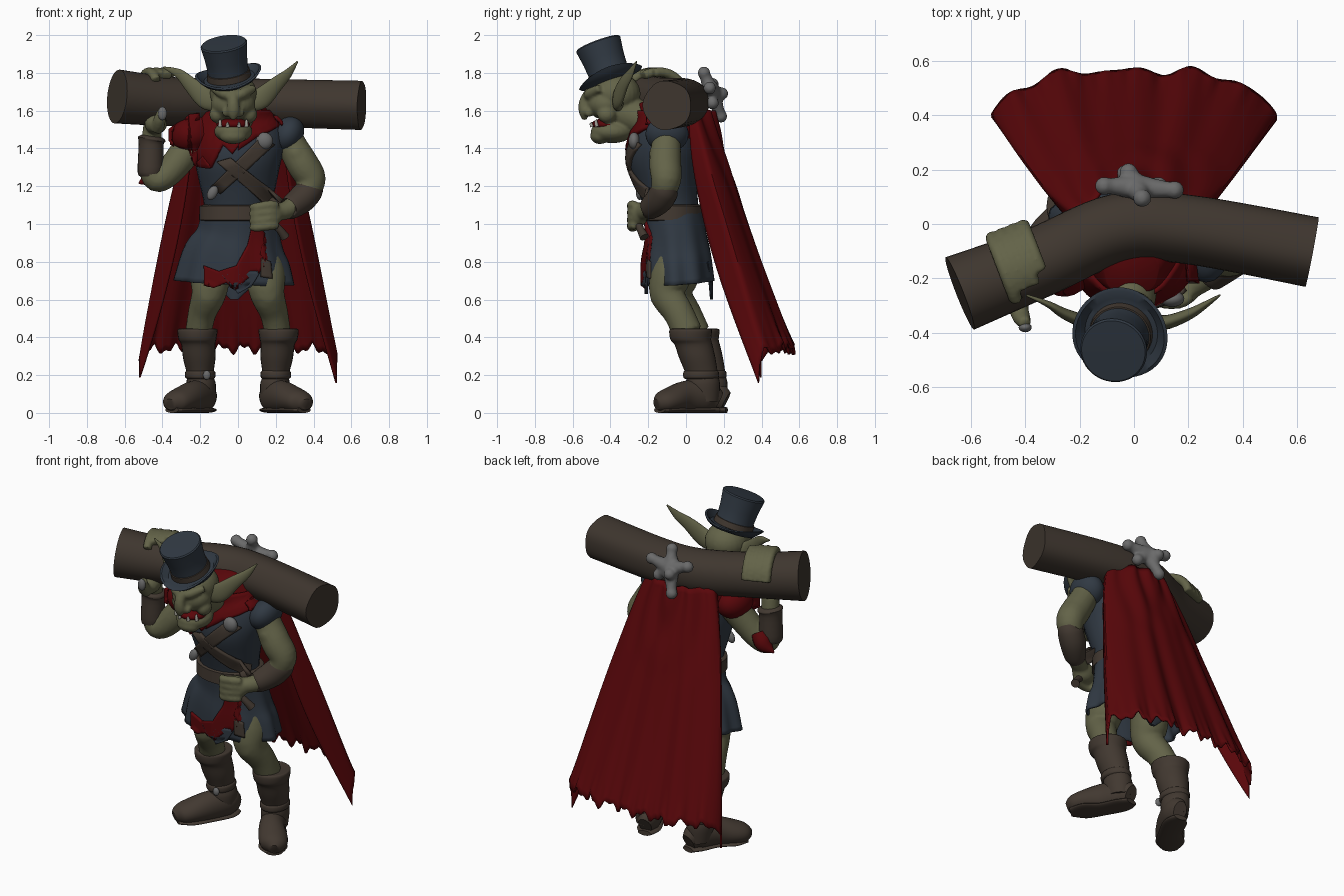
import bpy, bmesh
from math import sin, cos, pi, radians
from mathutils import Vector, Matrix, Euler
from mathutils.bvhtree import BVHTree

if "Cube" in bpy.data.objects:
    bpy.data.objects.remove(bpy.data.objects["Cube"])
X, Y, Z = Vector((1, 0, 0)), Vector((0, 1, 0)), Vector((0, 0, 1))


def material(name, *rgb):
    m = bpy.data.materials.new(name)
    m.use_nodes = True
    m.diffuse_color = (*rgb, 1)
    bsdf = m.node_tree.nodes["Principled BSDF"]
    bsdf.inputs["Base Color"].default_value = (*rgb, 1)
    bsdf.inputs["Roughness"].default_value = 0.8
    return m


skin = material("olive skin", .125, .125, .065)
blue = material("slate blue cloth", .03, .041, .056)
red = material("red cloth", .1, .002, .003)
leather = material("brown leather", .054, .04, .03)
wood = material("dark wood", .049, .037, .028)
grey = material("grey metal", .145, .145, .145)
bone = material("pale tooth", .34, .33, .29)


def blob(bm, loc, size, rot=(0, 0, 0)):
    size = (size,) * 3 if isinstance(size, (int, float)) else size
    m = Matrix.LocRotScale(Vector(loc), Euler(rot), Vector(size))
    bmesh.ops.create_uvsphere(bm, u_segments=24, v_segments=14, radius=1, matrix=m)


def smooth_path(pts, steps):
    """Catmull-Rom resampling of (x, y, z, rx, ry) rows."""
    pts = [Vector(p if len(p) == 5 else (*p, p[3])) for p in pts]
    if steps == 1:
        return pts
    p = [pts[0]] + pts + [pts[-1]]
    out = []
    for i in range(1, len(p) - 2):
        a, b, c, d = p[i - 1:i + 3]
        for k in range(steps):
            t = k / steps
            out.append(.5 * (2 * b + (c - a) * t + (2 * a - 5 * b + 4 * c - d) * t * t
                             + (3 * b - a - 3 * c + d) * t ** 3))
    return out + [pts[-1]]


def limb(bm, pts, ref=X, steps=4, axis=None, n=24, cap=True, folds=0, amp=0):
    """Elliptical tube through points; rx is measured along ref."""
    path = smooth_path(pts, steps)
    rings = []
    for i, p in enumerate(path):
        t = axis or (path[min(i + 1, len(path) - 1)] - path[max(i - 1, 0)]).to_3d().normalized()
        a = (ref - t * ref.dot(t)).normalized()
        b = t.cross(a)
        ring = []
        for k in range(n):
            g = 2 * pi * k / n
            s = 1 + amp * i / len(path) * sin(folds * g)
            ring.append(bm.verts.new(p.to_3d() + s * (a * p[3] * cos(g) + b * p[4] * sin(g))))
        rings.append(ring)
    for r, q in zip(rings, rings[1:]):
        for k in range(n):
            bm.faces.new((r[k], r[(k + 1) % n], q[(k + 1) % n], q[k]))
    if cap:
        bm.faces.new(rings[0])
        bm.faces.new(rings[-1])


def finish(name, bm, mat, remesh=0, thick=0):
    for v in bm.verts:
        v.co.z = max(v.co.z, 0)
    bmesh.ops.recalc_face_normals(bm, faces=bm.faces)
    tree = BVHTree.FromBMesh(bm)
    me = bpy.data.meshes.new(name)
    bm.to_mesh(me)
    bm.free()
    me.materials.append(mat)
    ob = bpy.data.objects.new(name, me)
    bpy.context.collection.objects.link(ob)
    bpy.ops.object.select_all(action='DESELECT')
    ob.select_set(True)
    bpy.context.view_layer.objects.active = ob
    bpy.ops.object.shade_smooth_by_angle(angle=radians(45))
    if remesh:
        r = ob.modifiers.new("Blend", 'REMESH')
        r.mode, r.voxel_size, r.use_smooth_shade = 'VOXEL', remesh, True
        s = ob.modifiers.new("Soften", 'SMOOTH')
        s.iterations = 3
    if thick:
        s = ob.modifiers.new("Thickness", 'SOLIDIFY')
        s.thickness, s.offset = thick, 0
    return tree


def tube(name, mat, pts, ref=X, thick=0, **kw):
    bm = bmesh.new()
    limb(bm, pts, ref, **kw)
    return finish(name, bm, mat, thick=thick)


def ball(name, mat, loc, size, rot=(0, 0, 0)):
    bm = bmesh.new()
    blob(bm, loc, size, rot)
    return finish(name, bm, mat)


def plate(name, mat, outline, trees):
    """Flat outline (x, z) laid onto the front of the given surfaces."""
    bm = bmesh.new()
    bm.faces.new([bm.verts.new((x, 0, z)) for x, z in outline])
    bmesh.ops.triangulate(bm, faces=bm.faces)
    bmesh.ops.subdivide_edges(bm, edges=bm.edges, cuts=6, use_grid_fill=True)
    for v in bm.verts:
        hits = [t.ray_cast(Vector((v.co.x, -1, v.co.z)), Y)[0] for t in trees]
        v.co.y = min([h.y for h in hits if h], default=-.2) - .01
    finish(name, bm, mat, thick=.018)


# Tunic, skirt and belt
torso = tube("tunic", blue, [(0, -.07, 1, .185, .145), (0, -.08, 1.1, .18, .145),
             (0, -.1, 1.22, .205, .16), (0, -.115, 1.35, .23, .19), (.01, -.11, 1.46, .235, .175),
             (0, -.11, 1.55, .18, .13), (0, -.13, 1.6, .1, .09)])
skirt = tube("skirt", blue, [(0, -.07, 1.06, .19, .15), (0, -.055, .95, .215, .155),
             (-.015, -.045, .83, .27, .172), (-.022, -.035, .69, .305, .18)],
             thick=.014, n=64, cap=False, folds=9, amp=.05)
plate("skirt_tail", blue, [(-.1, .75), (.12, .75), (.07, .67), (.0, .63), (-.03, .68)], [skirt])
tube("skirt_back_flap", blue, [(-.02, .115, .8, .17, .012), (-.02, .13, .7, .12, .012),
     (-.02, .135, .6, .02, .008)])
tube("belt", leather, [(0, -.075, 1.015, .19, .152), (0, -.075, 1.022, .206, .166),
     (0, -.075, 1.094, .204, .164), (0, -.075, 1.102, .185, .15)], n=40, steps=1)
tube("dagger_handle", leather, [(.17, -.26, 1.02, .02), (.22, -.24, .97, .02), (.25, -.22, .93, .025)], Y)
ball("left_sleeve", blue, (.265, -.1, 1.475), (.08, .115, .1), (0, .5, 0))

# Red mantle and shoulder drapes
mantle = tube("mantle", red, [(-.01, -.09, 1.46, .23, .19), (-.01, -.09, 1.52, .235, .2),
              (-.01, -.12, 1.59, .18, .17), (-.01, -.16, 1.65, .125, .125), (-.01, -.17, 1.67, .1, .1)],
              n=48, folds=7, amp=.03)
drape = ball("right_shoulder_drape", red, (-.255, -.12, 1.47), (.1, .13, .1), (0, -.4, 0))
plate("ragged_drape", red, [(-.36, 1.5), (-.26, 1.58), (-.1, 1.6), (.03, 1.45), (-.03, 1.37), (-.08, 1.42),
      (-.14, 1.3), (-.18, 1.36), (-.23, 1.31), (-.27, 1.4), (-.36, 1.42)], [torso, mantle, drape])
plate("left_drape", red, [(0, 1.39), (.1, 1.46), (.17, 1.49), (.24, 1.53), (.17, 1.6), (.02, 1.6)], [torso, mantle])
plate("chest_strap_left", leather, [(.12, 1.46), (.19, 1.42), (-.09, 1.16), (-.14, 1.2)], [torso])
plate("chest_strap_right", leather, [(-.11, 1.33), (-.04, 1.35), (.24, 1.13), (.18, 1.07)], [torso])
plate("red_loincloth", red, [(.08, 1.02), (.14, .95), (.115, .84), (.15, .79), (.1, .73), (.06, .72), (-.015, .65),
      (-.06, .69), (-.13, .66), (-.18, .68), (-.18, .78), (-.1, .75), (-.01, .78), (.05, .89)], [skirt])
plate("thigh_flap", leather, [(.12, .82), (.17, .8), (.18, .71), (.12, .72)], [skirt])
ball("brooch", grey, (.14, -.275, 1.44), (.045, .03, .045))
ball("strap_buckle", grey, (-.135, -.245, 1.165), (.026, .02, .04), (0, .5, 0))

# Cape: a folded sheet sweeping back, its front edges curled in, with a torn hem
bm = bmesh.new()
bmesh.ops.create_grid(bm, x_segments=100, y_segments=40, size=1)
for p in bm.verts:
    u, v = p.co.x, (1 - p.co.y) / 2
    side = max(-1, min(1, u / .87))
    curl = max(0, abs(u) - .87) / .13 * v * (1 - v)
    w = .21 + .31 * v ** .75
    front, rear = .03 + .37 * v, .14 + .34 * v + .08 * v * v
    y = front + (rear - front) * (1 - abs(side) ** (2.2 + 2 * v)) - .38 * curl
    fold = v * (.012 * cos(5 * pi * u + .6) + .007 * sin(23 * u))
    swag = .012 * sin(22 * ((u / 1.3) ** 2 + v * v) ** .5) * max(0, 1 - 2.3 * v)
    tear = .02 * sin(31 * u) + .014 * sin(67 * u + 1)
    p.co = (side * (w - .32 * curl), y + fold + swag,
            1.6 - 1.26 * v - .16 * v ** 3 * abs(u) ** 12 + tear * v ** 12)
finish("cape", bm, red, thick=.012)

# Head: blended masses, jutting jaw and hooked nose
H = -.025
bm = bmesh.new()
limb(bm, [(0, -.12, 1.52, .1), (-.01, -.24, 1.56, .095), (H, -.36, 1.6, .09)])
blob(bm, (H, -.37, 1.69), (.125, .13, .11))
blob(bm, (H, -.42, 1.635), (.118, .105, .085))
blob(bm, (H, -.39, 1.49), (.102, .115, .062))
blob(bm, (H, -.455, 1.465), (.072, .052, .042))
limb(bm, [(H, -.5, 1.71, .028), (H, -.535, 1.65, .03, .03), (H, -.54, 1.595, .034, .028),
     (H, -.535, 1.55, .012)])
for s in (-1, 1):
    blob(bm, (H + s * .085, -.42, 1.58), (.042, .05, .045))
    blob(bm, (H + s * .035, -.515, 1.59), .024)
    limb(bm, [(H + s * .01, -.52, 1.675, .02), (H + s * .05, -.51, 1.69, .028),
         (H + s * .11, -.455, 1.72, .02)], Z)
finish("head", bm, skin, remesh=.009)
ball("mouth", red, (H, -.42, 1.527), (.088, .08, .034))
for s, side in ((-1, "right"), (1, "left")):
    tube(side + "_ear", skin, [(H + s * .09, -.36, 1.645, .05, .03), (H + s * .15, -.36, 1.668, .056, .026),
         (H + s * .23, -.33, 1.742, .04, .02), (H + s * .29, -.295, 1.797, .025, .012),
         (-.04 + s * .355, -.262, 1.845 + s * .015, .004)], Z)
    for k, (dx, y, h) in enumerate(((.07, -.472, .03), (.03, -.498, .015))):
        tube(f"{side}_fang_{k}", bone, [(H + s * dx, y, 1.515, .011),
             (H + s * dx, y - .005, 1.515 + h, .008), (H + s * dx, y, 1.525 + h, .002)], steps=1, n=10)

# Top hat, turned in its own space and tilted forward
place = Matrix.Translation((-.045, -.395, 1.762)) @ Euler((radians(20), radians(-9), 0)).to_matrix().to_4x4()


def turned(name, mat, profile):
    bm = bmesh.new()
    limb(bm, [(0, 0, z, r) for r, z in profile], steps=1, axis=Z, n=48)
    for v in bm.verts:
        if (v.co.x ** 2 + v.co.y ** 2) ** .5 > .14:
            v.co.z += .032 * (v.co.x / .17) ** 2
        v.co = place @ v.co
    finish(name, bm, mat)


turned("hat", blue, [(.1, -.01), (.135, -.005), (.165, 0), (.177, .012), (.165, .018), (.135, .012),
       (.112, .015), (.108, .06), (.112, .12), (.124, .203), (.118, .21), (.05, .212)])
turned("hat_band", leather, [(.109, .012), (.117, .016), (.114, .05), (.1, .053)])

# Legs and boots, mirrored
for s, side, dy in ((-1, "right", .04), (1, "left", 0)):
    def row(*pts):
        return [(s * p[0], p[1] + dy, *p[2:]) for p in pts]
    bm = bmesh.new()
    limb(bm, row((.12, -.05, .87, .1), (.145, -.08, .73, .108, .11), (.155, -.1, .63, .092),
                 (.19, -.04, .53, .075, .08), (.21, .01, .42, .07, .08)))
    blob(bm, row((.16, -.145, .62))[0], (.06, .045, .06))
    finish(side + "_leg", bm, skin, remesh=.012)
    tube(side + "_boot_shaft", leather, row((.215, .025, .445, .085, .09), (.215, .025, .44, .106, .113),
         (.215, .025, .39, .1, .108), (.21, .04, .36, .09, .1), (.205, .06, .29, .086, .096),
         (.2, .085, .2, .07, .085), (.195, .09, .15, .078, .09), (.19, .095, .06, .07, .08)), axis=Z)
    tube(side + "_boot_strap", leather, row((.2, .08, .18, .07, .085), (.2, .08, .19, .08, .094),
         (.2, .08, .215, .08, .094), (.2, .08, .225, .07, .085)), axis=Z)
    tube(side + "_boot_foot", leather, row((.165, .17, .06, .055, .04), (.18, .11, .085, .085, .07),
         (.235, 0, .085, .085, .075), (.3, -.08, .068, .068, .083), (.34, -.125, .055, .055, .07),
         (.36, -.155, .045, .03, .03)), Z)
    tube(side + "_sole", leather, row((.165, .175, .015, .015, .04), (.18, .11, .015, .015, .069),
         (.235, 0, .015, .015, .068), (.3, -.08, .015, .015, .082), (.35, -.14, .015, .015, .045)), Z)
ball("boot_buckle", grey, (-.165, .02, .2), (.02, .015, .025))

# Left arm with fist at the belt
bm = bmesh.new()
limb(bm, [(.25, -.1, 1.51, .075), (.285, -.105, 1.42, .078), (.34, -.11, 1.32, .085), (.385, -.105, 1.235, .08),
     (.35, -.13, 1.15, .062), (.27, -.19, 1.08, .05), (.2, -.235, 1.06, .045)], Y)
blob(bm, (.31, -.12, 1.37), (.062, .075, .08), (0, -.5, 0))
blob(bm, (.165, -.25, 1.05), (.075, .05, .065))
for i in range(4):
    z = 1.1 - .036 * i
    limb(bm, [(.21, -.265, z, .02), (.17, -.285, z, .026), (.1, -.285, z - .01, .024),
         (.07, -.255, z - .01, .018)], Z, n=12)
finish("left_arm", bm, skin, remesh=.01)
tube("left_bracer", leather, [(.385, -.105, 1.19, .06), (.38, -.11, 1.18, .072), (.335, -.14, 1.13, .074),
     (.275, -.19, 1.085, .062), (.265, -.2, 1.08, .05)], Y)

# Log resting across the shoulders
tube("log", wood, [(-.64, -.255, 1.675, .143), (-.35, -.14, 1.648, .13), (-.06, -.015, 1.645, .128),
     (.2, -.018, 1.64, .127), (.655, -.1, 1.628, .13)], Z, n=32, folds=5, amp=.025, steps=8)

# Right arm reaching up, its fingers wrapped over the log
bm = bmesh.new()
limb(bm, [(-.22, -.11, 1.46, .085), (-.31, -.15, 1.34, .08), (-.38, -.17, 1.26, .072), (-.435, -.18, 1.235, .064),
     (-.465, -.18, 1.3, .06), (-.46, -.18, 1.42, .054), (-.45, -.19, 1.53, .05)], Y)
blob(bm, (-.42, -.17, 1.23), (.055, .06, .05))
blob(bm, (-.435, -.25, 1.53), (.06, .08, .055))
limb(bm, [(-.43, -.29, 1.5, .035), (-.415, -.34, 1.55, .034), (-.4, -.365, 1.61, .022)], n=12)
along, back = Vector((.93, .36, 0)), Vector((-.36, .93, 0))
for i in range(4):
    c = Vector((-.41, -.16, 1.66)) + along * (.041 * i - .065)
    arc = [radians(a) for a in range(8, 140 - 7 * i, 16)]
    limb(bm, [(*(c + .145 * (back * cos(a) + Z * sin(a))), .026) for a in arc], along, steps=2, n=12)
finish("right_arm", bm, skin, remesh=.01)
tube("right_bracer", leather, [(-.46, -.18, 1.265, .05), (-.463, -.18, 1.275, .068), (-.46, -.18, 1.42, .066),
     (-.457, -.18, 1.45, .074), (-.455, -.18, 1.465, .055)], Y)
tube("elbow_rag", red, [(-.42, -.14, 1.3, .055), (-.46, -.12, 1.25, .05), (-.525, -.12, 1.215, .004)], Y, n=14)
ball("thumb_nail", grey, (-.4, -.38, 1.585), (.024, .018, .036))

# Lumpy grey charm knotted on the back of the log
bm = bmesh.new()
hub = (.01, .135, 1.7)
for end in ((-.11, .14, 1.74), (.15, .125, 1.72), (.03, .095, 1.8), (-.03, .185, 1.57), (.09, .14, 1.64), (-.02, .19, 1.69)):
    mid = Vector(hub).lerp(Vector(end), .6)
    limb(bm, [(*hub, .05), (*mid, .034), (*end, .028)], Vector((.5, .6, .3)), n=14)
    blob(bm, end, .034)
finish("log_charm", bm, grey, remesh=.01)
